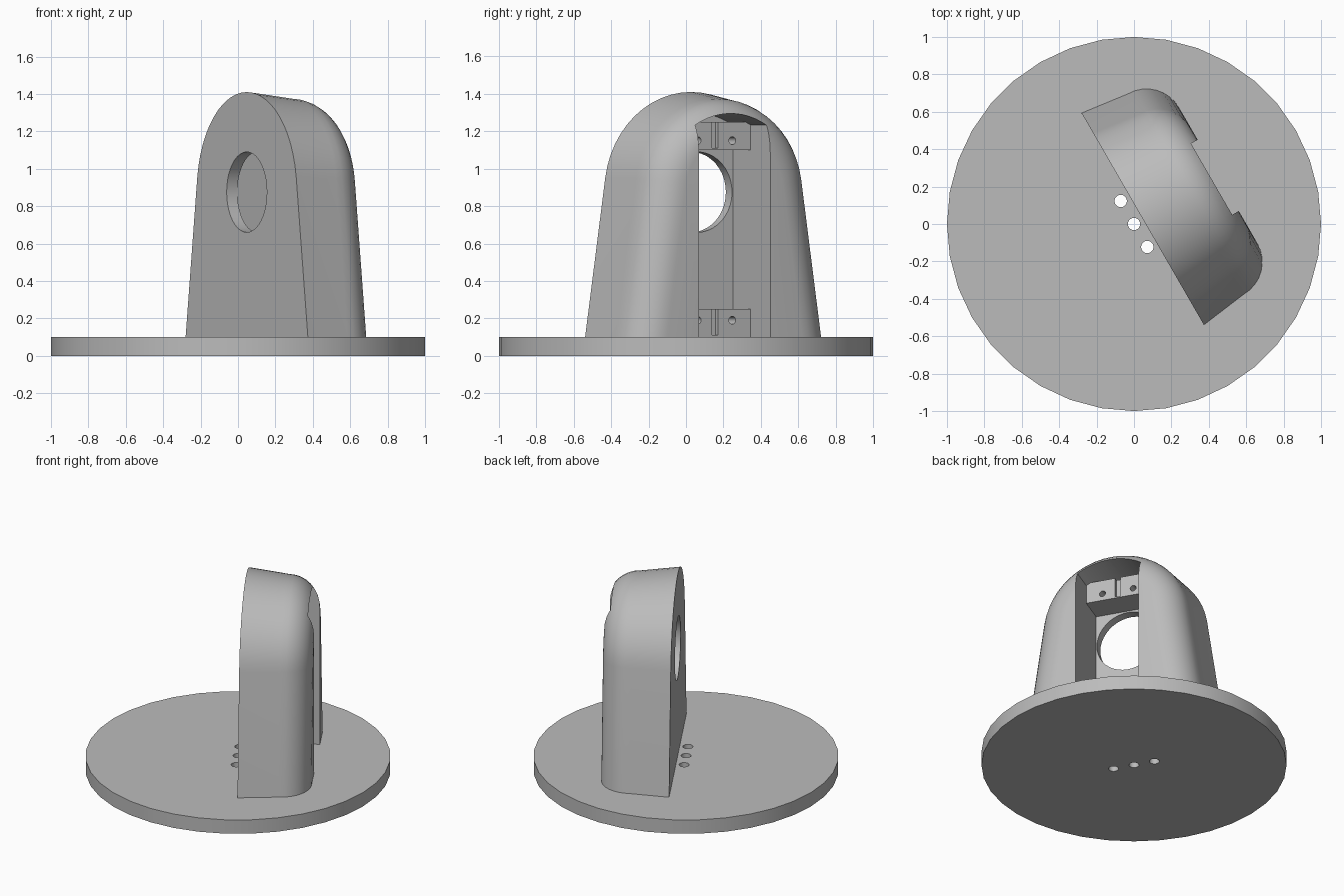
import bpy, bmesh, math
from mathutils import Matrix

if "Cube" in bpy.data.objects:
    bpy.data.objects.remove(bpy.data.objects["Cube"], do_unlink=True)

GREY = (0.5, 0.5, 0.5, 1)
mat = bpy.data.materials.new("plain grey")
mat.use_nodes = True
mat.diffuse_color = GREY
mat.node_tree.nodes["Principled BSDF"].inputs["Base Color"].default_value = GREY

# The housing is laid out along x with its flat face toward -y, then turned
TURN = Matrix.Rotation(math.radians(-60), 4, 'Z')
CENTRE_Z, RADIUS, DRAFT = 0.875, 0.535, math.radians(8.3)
FRONT, BACK, FILLET, SLOPE = 0.054, 0.52, 0.2, 0.13
INNER, HALF, BASE = 0.12, 0.22, 0.1


def finish(bm, name):
    bmesh.ops.recalc_face_normals(bm, faces=bm.faces)
    bm.transform(TURN)
    mesh = bpy.data.meshes.new(name)
    bm.to_mesh(mesh)
    bm.free()
    mesh.materials.append(mat)
    obj = bpy.data.objects.new(name, mesh)
    bpy.context.collection.objects.link(obj)
    return obj


def loft(rings, name):
    """Skin a list of equal-length point rings and cap both ends."""
    bm = bmesh.new()
    loops = [[bm.verts.new(p) for p in ring] for ring in rings]
    n = len(loops[0])
    for a, b in zip(loops, loops[1:]):
        for i in range(n):
            j = (i + 1) % n
            bm.faces.new((a[i], a[j], b[j], b[i]))
    bm.faces.new(loops[0])
    bm.faces.new(loops[-1])
    return finish(bm, name)


def box(name, x, y, z):
    """Box from three (low, high) ranges."""
    rings = [[(x[0], v, z[0]), (x[1], v, z[0]), (x[1], v, z[1]), (x[0], v, z[1])] for v in y]
    return loft(rings, name)


def rod(name, radius, centre, depth, axis='Z', sides=32):
    bm = bmesh.new()
    spin = Matrix.Rotation(math.pi / 2, 4, 'X') if axis == 'Y' else Matrix()
    bmesh.ops.create_cone(bm, cap_ends=True, segments=sides, radius1=radius, radius2=radius,
                          depth=depth, matrix=Matrix.Translation(centre) @ spin)
    return finish(bm, name)


def cut(target, cutter):
    cutter.hide_render = True
    mod = target.modifiers.new("cut", 'BOOLEAN')
    mod.operation = 'DIFFERENCE'
    mod.solver = 'EXACT'
    mod.object = cutter
    bpy.context.view_layer.objects.active = target
    bpy.ops.object.modifier_apply(modifier=mod.name)
    bpy.data.objects.remove(cutter, do_unlink=True)


def smooth(obj):
    bpy.ops.object.select_all(action='DESELECT')
    obj.select_set(True)
    bpy.context.view_layer.objects.active = obj
    bpy.ops.object.shade_smooth_by_angle(angle=math.radians(30))


def outline(inset, v, foot=0.05, steps=24):
    """Round-topped tapering outline, drawn in by an inset."""
    r = RADIUS - inset
    drop = CENTRE_Z - foot
    half = (r + drop * math.sin(DRAFT)) / math.cos(DRAFT)
    pts = [(half, v, foot)]
    for i in range(steps + 1):
        a = DRAFT + (math.pi - 2 * DRAFT) * i / steps
        pts.append((r * math.cos(a), v, CENTRE_Z + r * math.sin(a)))
    return pts + [(-half, v, foot)]


# Round base plate with three through holes
plate = rod("base_plate", 1.0, (0, 0, BASE / 2), BASE, sides=36)
for x in (-0.142, 0, 0.142):
    cut(plate, rod("plate_hole_cutter", 0.033, (x, 0, BASE / 2), 0.4, sides=24))
smooth(plate)

# Drafted housing with a rounded back edge
start = BACK - FILLET
lean = SLOPE * (start - FRONT)
rings = [outline(0, FRONT)]
for i in range(9):
    a = math.pi / 2 * i / 8
    rings.append(outline(lean + FILLET * (1 - math.cos(a)), start + FILLET * math.sin(a)))
housing = loft(rings, "housing")

# Arched cavity open to the back
arch_r = 0.42
swing = math.asin(HALF / arch_r)
arch = [(HALF, BASE - 0.01), (-HALF, BASE - 0.01)]
for i in range(13):
    a = -swing + 2 * swing * i / 12
    arch.append((arch_r * math.sin(a), CENTRE_Z + arch_r * math.cos(a)))
cut(housing, loft([[(x, v, z) for x, z in arch] for v in (INNER, BACK + 0.2)], "cavity_cutter"))

# Round window through the front wall
cut(housing, rod("window_cutter", 0.215, (0, FRONT, CENTRE_Z), 0.3, 'Y', 40))
smooth(housing)

# Mounting blocks with a centre slot and two screw holes each
FACE = 0.31
for name, low, screw_z in (("lower_mount", BASE, 0.19), ("upper_mount", 1.1, 1.15)):
    high = low + 0.15
    block = box(name, (-HALF, HALF), (INNER - 0.01, FACE), (low, high))
    cut(block, box("slot_cutter", (-0.02, 0.02), (FACE - 0.03, FACE + 0.1), (low + 0.01, high + 0.1)))
    for x in (-0.107, 0.107):
        cut(block, rod("screw_cutter", 0.021, (x, FACE, screw_z), 0.2, 'Y', 20))
    smooth(block)
